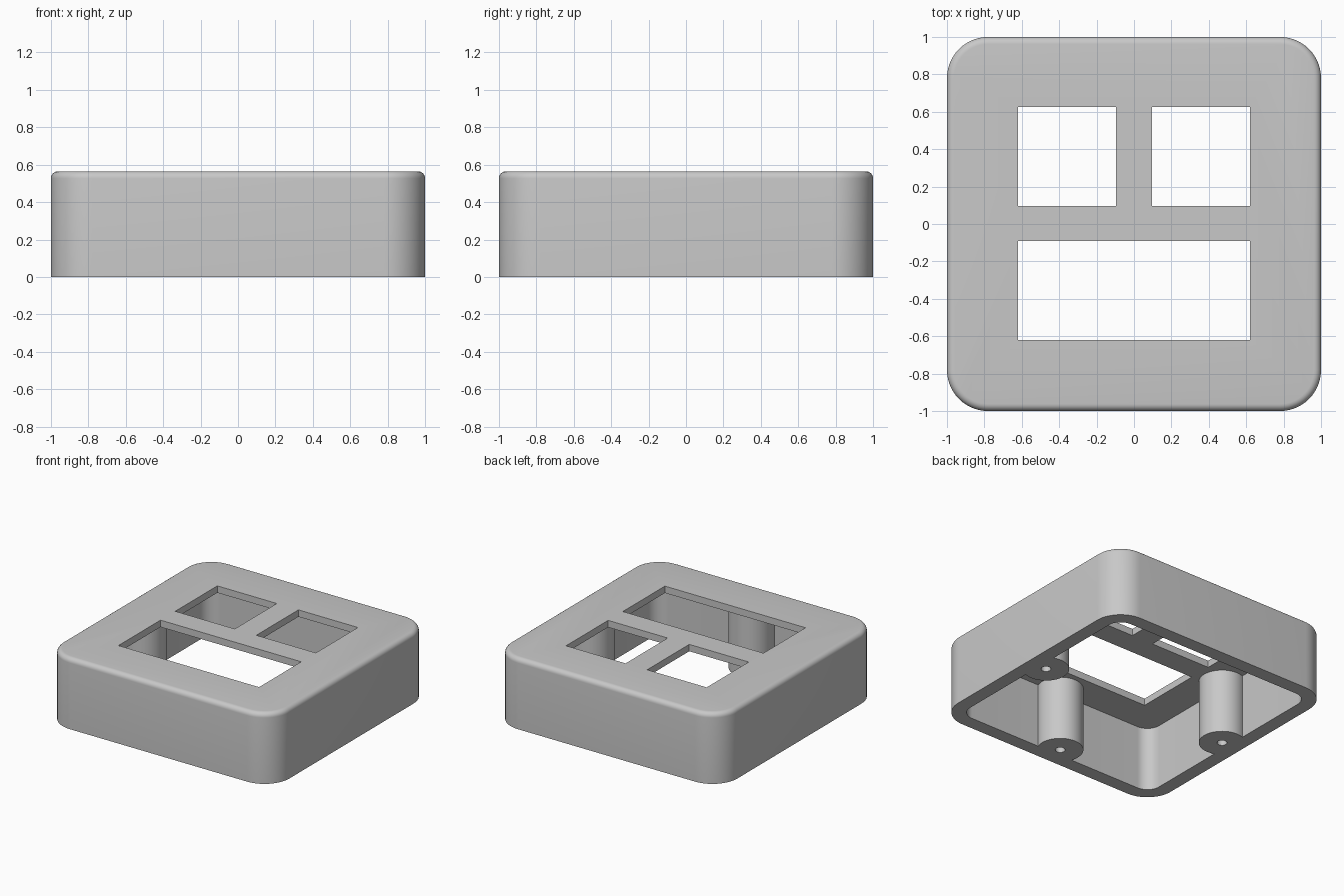
import bpy, bmesh, math

cube = bpy.data.objects.get("Cube")
if cube:
    bpy.data.objects.remove(cube, do_unlink=True)

HEIGHT = 0.565
ROOF = 0.51       # underside of the top plate
WALL = 0.11
CORNER = 0.22
POST = 0.168
POST_OFFSET = 0.83

grey = bpy.data.materials.new("light_grey")
grey.use_nodes = True
colour = (0.58, 0.58, 0.58, 1)
grey.diffuse_color = colour
grey.node_tree.nodes["Principled BSDF"].inputs["Base Color"].default_value = colour


def rounded_square(half, radius, steps=14):
    """Outline of a square with round corners, counter-clockwise."""
    points = []
    for quarter in range(4):
        mid = math.radians(45 + 90 * quarter)
        cx = math.copysign(half - radius, math.cos(mid))
        cy = math.copysign(half - radius, math.sin(mid))
        for i in range(steps + 1):
            a = math.radians(90 * (quarter + i / steps))
            points.append((cx + radius * math.cos(a), cy + radius * math.sin(a)))
    return points


def circle(cx, cy, radius, steps):
    turns = [math.tau * i / steps for i in range(steps)]
    return [(cx + radius * math.cos(a), cy + radius * math.sin(a)) for a in turns]


def prism(name, outline, low, high, fillet=0):
    """Extrude an outline upwards, with an optional rounded top edge."""
    bm = bmesh.new()
    base = bm.faces.new([bm.verts.new((x, y, low)) for x, y in outline])
    top = bmesh.ops.extrude_face_region(bm, geom=[base])["geom"]
    for v in (g for g in top if isinstance(g, bmesh.types.BMVert)):
        v.co.z = high
    bmesh.ops.recalc_face_normals(bm, faces=bm.faces)
    if fillet:
        edges = [e for e in bm.edges if all(v.co.z > high - 0.001 for v in e.verts)]
        bmesh.ops.bevel(bm, geom=edges, offset=fillet, segments=6,
                        profile=0.5, affect='EDGES')
    mesh = bpy.data.meshes.new(name)
    bm.to_mesh(mesh)
    bm.free()
    mesh.materials.append(grey)
    obj = bpy.data.objects.new(name, mesh)
    bpy.context.collection.objects.link(obj)
    return obj


def combine(target, tool, operation):
    """Apply a boolean to the target and discard the tool."""
    mod = target.modifiers.new("boolean", 'BOOLEAN')
    mod.operation = operation
    mod.solver = 'EXACT'
    mod.object = tool
    bpy.context.view_layer.objects.active = target
    bpy.ops.object.modifier_apply(modifier=mod.name)
    bpy.data.objects.remove(tool, do_unlink=True)


# Hollow box, open underneath
housing = prism("housing", rounded_square(1, CORNER), 0, HEIGHT, fillet=0.038)
combine(housing, prism("cavity", rounded_square(1 - WALL, CORNER - WALL), -0.1, ROOF),
        'DIFFERENCE')

# Screw posts on the front and both sides, each with a pilot hole
for x, y in ((0, -POST_OFFSET), (POST_OFFSET, 0), (-POST_OFFSET, 0)):
    combine(housing, prism("post", circle(x, y, POST, 48), 0, ROOF + 0.01), 'UNION')
    combine(housing, prism("hole", circle(x, y, 0.036, 20), -0.1, 0.4), 'DIFFERENCE')

# Openings in the top: one wide at the front, two square at the back
for x0, x1, y0, y1 in ((-0.62, 0.62, -0.62, -0.09),
                       (-0.62, -0.095, 0.095, 0.625),
                       (0.095, 0.62, 0.095, 0.625)):
    outline = [(x0, y0), (x1, y0), (x1, y1), (x0, y1)]
    combine(housing, prism("opening", outline, ROOF - 0.1, HEIGHT + 0.1), 'DIFFERENCE')

# Smooth curves, sharp edges
bpy.ops.object.select_all(action='DESELECT')
housing.select_set(True)
bpy.context.view_layer.objects.active = housing
bpy.ops.object.shade_smooth_by_angle(angle=math.radians(30))
